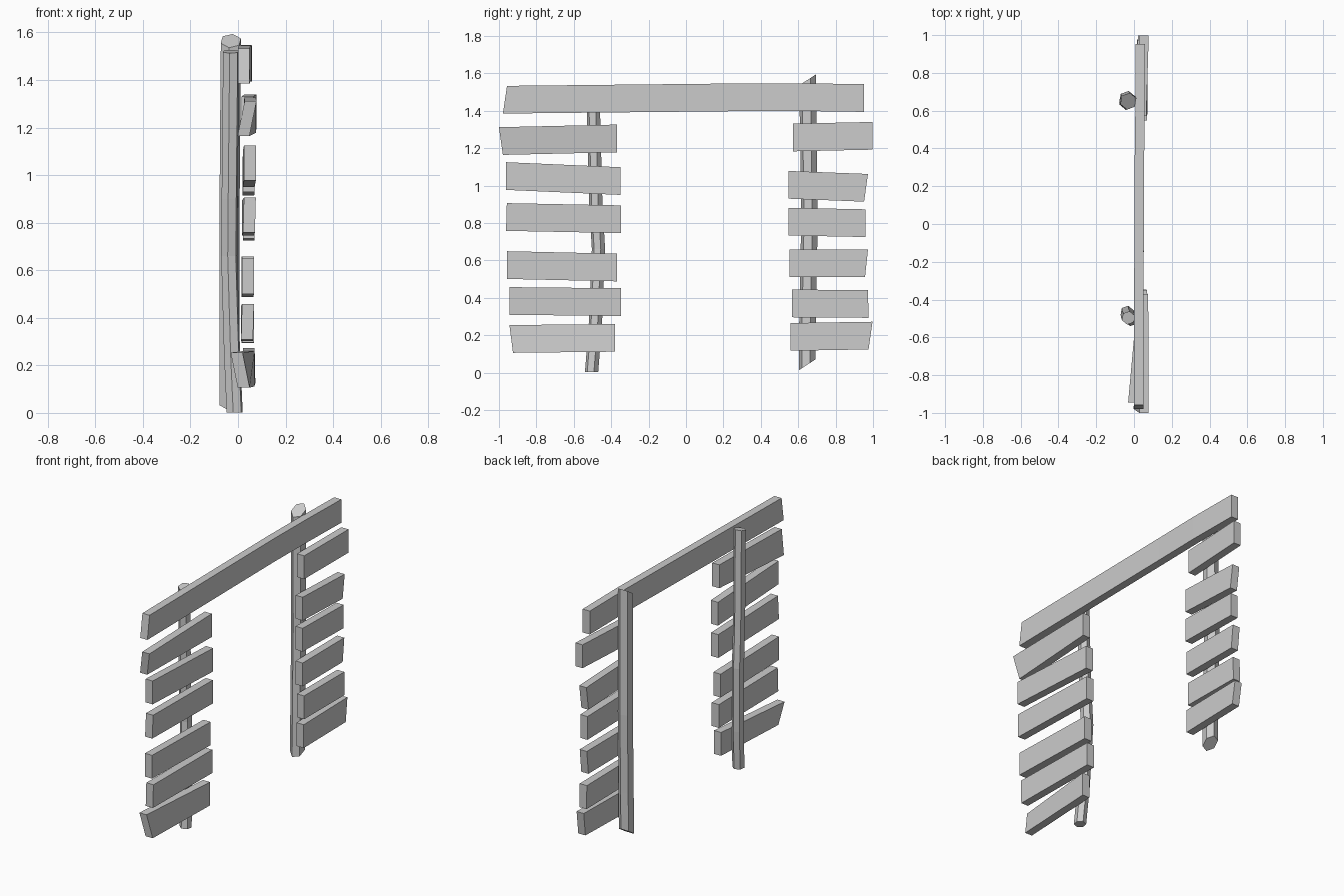
import bpy, bmesh, math
from mathutils import Vector

if "Cube" in bpy.data.objects:
    bpy.data.objects.remove(bpy.data.objects["Cube"])

THICK, HEIGHT = 0.05, 0.148


def make_object(name, bm):
    bmesh.ops.recalc_face_normals(bm, faces=bm.faces)
    mesh = bpy.data.meshes.new(name)
    bm.to_mesh(mesh)
    bm.free()
    obj = bpy.data.objects.new(name, mesh)
    bpy.context.collection.objects.link(obj)
    return obj


def loft(name, rings):
    """Skin a chain of equal-sized cross-sections and cap both ends."""
    bm = bmesh.new()
    rows = [[bm.verts.new(p) for p in ring] for ring in rings]
    n = len(rows[0])
    for a, b in zip(rows, rows[1:]):
        for i in range(n):
            j = (i + 1) % n
            bm.faces.new((a[i], a[j], b[j], b[i]))
    bm.faces.new(rows[0])
    bm.faces.new(rows[-1])
    return make_object(name, bm)


def plank_section(x, y, z, skew=0.0, lean=0.0):
    """Board end: skew shifts the bottom edge along y, lean along x."""
    t, h = THICK / 2, HEIGHT / 2
    return [(x - t + lean, y + skew, z - h), (x + t + lean, y + skew, z - h),
            (x + t, y, z + h), (x - t, y, z + h)]


def post(name, path, radius, slope_bottom, slope_top):
    """Rough hexagonal pole following (x, y, z), with slanted cut ends."""
    rings = []
    for k, (x, y, z) in enumerate(path):
        slope = slope_bottom if k == 0 else slope_top if k == len(path) - 1 else 0
        ring = []
        for i in range(6):
            a = math.radians(60 * i + 20)
            dx, dy = radius * math.cos(a), radius * math.sin(a)
            ring.append((x + dx, y + dy, z + slope * dy))
        rings.append(ring)
    return loft(name, rings)


# Two slightly crooked poles
post("left_post", [(-0.014, -0.505, 0.002), (-0.025, -0.485, 0.25), (-0.037, -0.468, 0.66),
                   (-0.035, -0.482, 0.9), (-0.03, -0.495, 1.4), (-0.03, -0.497, 1.52)],
     0.036, 0.0, 0.2)
post("right_post", [(-0.035, 0.648, 0.042), (-0.035, 0.65, 0.3), (-0.036, 0.66, 0.8),
                    (-0.033, 0.655, 1.2), (-0.03, 0.65, 1.565)],
     0.045, 0.65, 0.65)

# Long top beam with a slight bend
loft("top_beam", [plank_section(0.024, -0.957, 1.459, -0.022),
                  plank_section(0.028, 0.29, 1.472),
                  plank_section(0.032, 0.6, 1.473),
                  plank_section(0.034, 0.952, 1.468)])

# Side boards: outer y, z, x | inner y, z, x | outer end skew, lean
left = [(-1.0, 1.238, 0.053, -0.37, 1.252, 0.05, 0.021, -0.03),
        (-0.963, 1.051, 0.05, -0.349, 1.024, 0.045, 0, 0),
        (-0.958, 0.832, 0.05, -0.348, 0.82, 0.042, -0.004, -0.004),
        (-0.957, 0.575, 0.042, -0.368, 0.562, 0.04, 0, 0),
        (-0.944, 0.383, 0.042, -0.348, 0.377, 0.038, 0, -0.004),
        (-0.944, 0.18, -0.006, -0.38, 0.186, 0.045, 0.019, 0.03)]
right = [(0.997, 1.266, 0.053, 0.571, 1.257, 0.04, 0, 0),
         (0.973, 0.988, 0.043, 0.548, 1.004, 0.045, -0.021, 0),
         (0.96, 0.799, 0.045, 0.548, 0.807, 0.045, 0, 0),
         (0.973, 0.584, 0.04, 0.553, 0.584, 0.042, -0.016, 0),
         (0.973, 0.367, 0.04, 0.567, 0.37, 0.042, 0.003, 0),
         (0.997, 0.198, 0.045, 0.559, 0.191, 0.045, -0.021, 0.003)]
for side, boards in (("left", left), ("right", right)):
    for i, (yo, zo, xo, yi, zi, xi, skew, lean) in enumerate(boards, 1):
        loft(f"{side}_board_{i}", [plank_section(xo, yo, zo, skew, lean),
                                   plank_section(xi, yi, zi)])
